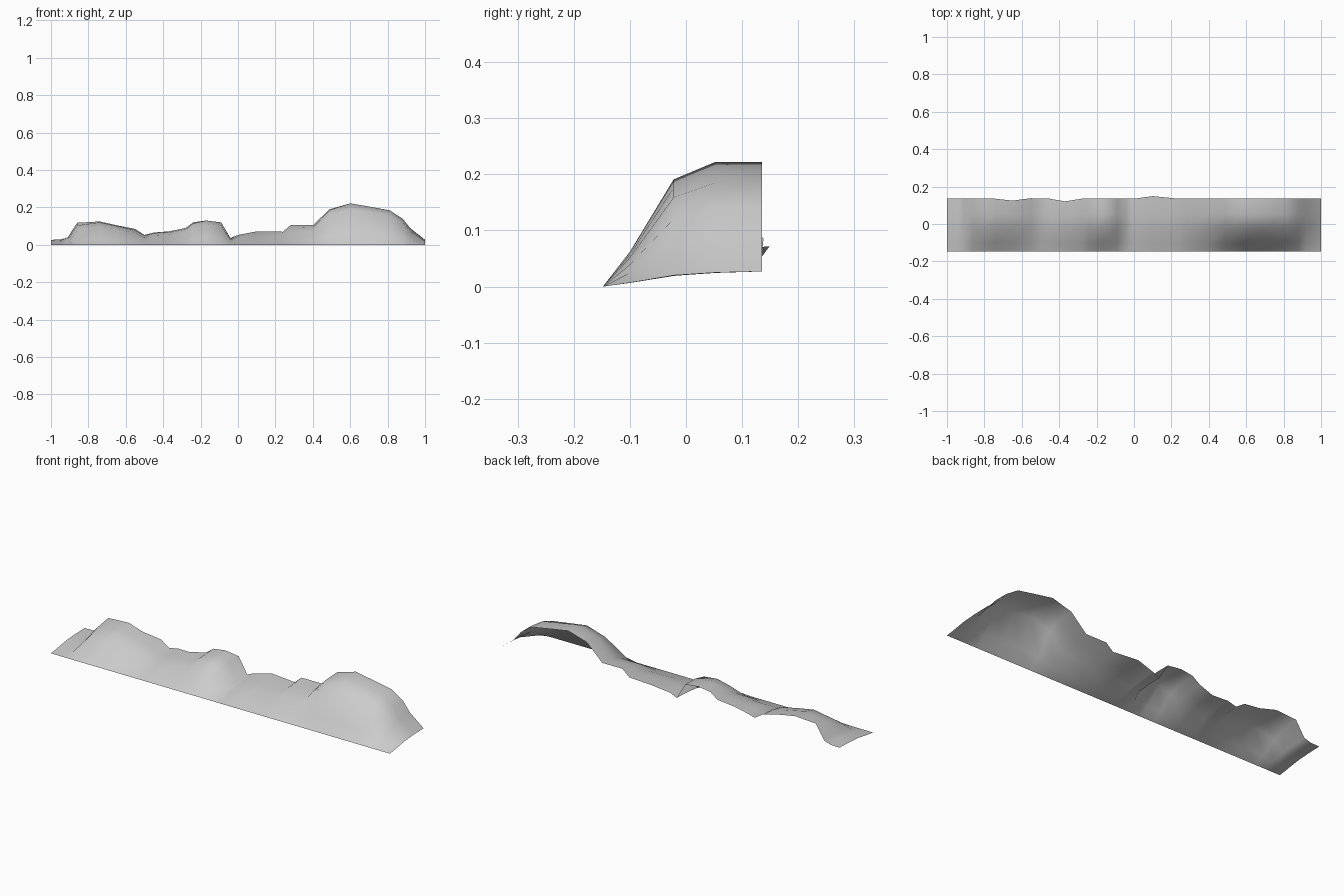
import bpy
import bmesh

cube = bpy.data.objects.get("Cube")
if cube:
    bpy.data.objects.remove(cube, do_unlink=True)

# One plain grey stone colour
grey = bpy.data.materials.new("stone_grey")
grey.use_nodes = True
colour = (0.6, 0.6, 0.6, 1.0)
grey.diffuse_color = colour
grey.node_tree.nodes["Principled BSDF"].inputs["Base Color"].default_value = colour

# Skyline of the ridge: (x, height, steepness of the front slope)
SKYLINE = [
    (-1, .027, .5), (-.95, .028, .4), (-.91, .04, .3), (-.86, .118, .4),
    (-.74, .125, .8), (-.65, .105, .8), (-.55, .085, .6), (-.5, .053, .5),
    (-.45, .066, .7), (-.37, .072, .6), (-.28, .09, .6), (-.24, .12, .8),
    (-.17, .13, 1), (-.09, .12, 1), (-.04, .036, .5), (0, .053, .3),
    (.1, .072, .3), (.24, .07, .3), (.28, .105, .3), (.4, .105, .4),
    (.49, .19, .9), (.6, .222, 1), (.7, .205, 1), (.81, .185, 1),
    (.88, .14, 1), (.92, .09, .9), (1, .027, .6),
]

# Rows from front to back: (y, gentle height share, steep height share)
ROWS = [(-.148, 0, 0), (-.1, .2, .28), (-.022, .56, .86), (.052, .8, 1), (.135, 1, 1)]

# Small bends of the back edge: x position -> shift in y
BENDS = {-.65: -.01, -.55: .003, -.37: -.014, .1: .014}


def add_column(bm, x, height, steep):
    """One cross-section of the slope, front to back."""
    column = []
    for y, gentle, sharp in ROWS:
        share = gentle + (sharp - gentle) * steep
        if y == ROWS[-1][0]:
            y += BENDS.get(x, 0)
        column.append(bm.verts.new((x, y, height * share)))
    return column


# Hill strip: an open sheet rising from a straight front edge
bm = bmesh.new()
columns = [add_column(bm, *point) for point in SKYLINE]
for left, right in zip(columns, columns[1:]):
    for i in range(len(ROWS) - 1):
        bm.faces.new((left[i], right[i], right[i + 1], left[i + 1]))
for face in bm.faces:
    face.smooth = True

mesh = bpy.data.meshes.new("hill_ridge")
bm.to_mesh(mesh)
bm.free()
mesh.materials.append(grey)
ridge = bpy.data.objects.new("hill_ridge", mesh)
bpy.context.collection.objects.link(ridge)
